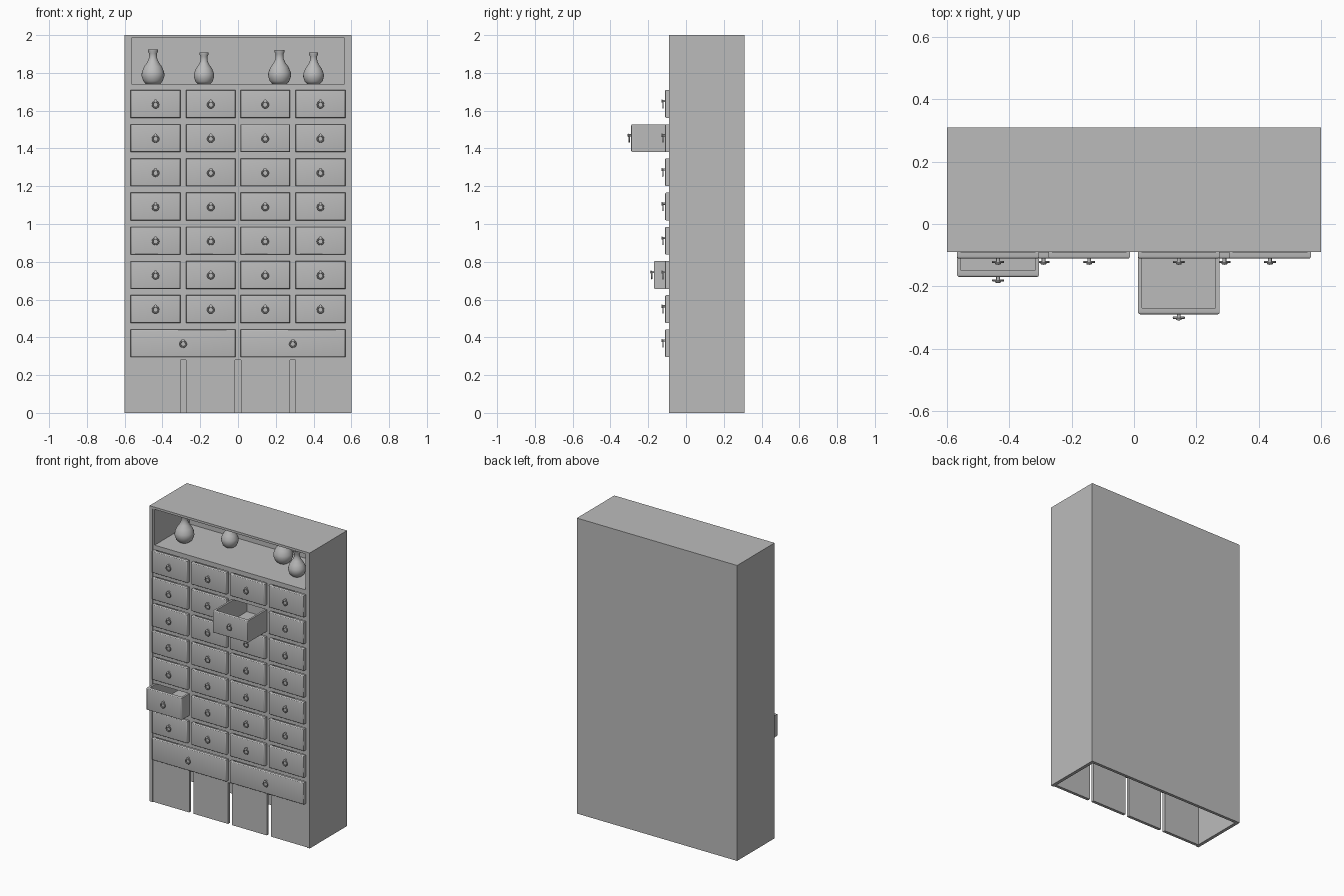
import bpy, bmesh, math
from mathutils import Matrix, Vector

cube = bpy.data.objects.get("Cube")
if cube:
    bpy.data.objects.remove(cube, do_unlink=True)

grey = bpy.data.materials.new("plain grey")
grey.use_nodes = True
COLOR = (0.5, 0.5, 0.5, 1)
grey.diffuse_color = COLOR
grey.node_tree.nodes["Principled BSDF"].inputs["Base Color"].default_value = COLOR


def finish(name, bm, smooth=False):
    bmesh.ops.recalc_face_normals(bm, faces=bm.faces)
    mesh = bpy.data.meshes.new(name)
    bm.to_mesh(mesh)
    bm.free()
    mesh.materials.append(grey)
    obj = bpy.data.objects.new(name, mesh)
    bpy.context.collection.objects.link(obj)
    if smooth:
        bpy.ops.object.select_all(action='DESELECT')
        obj.select_set(True)
        bpy.context.view_layer.objects.active = obj
        bpy.ops.object.shade_smooth_by_angle(angle=math.radians(50))
    return obj


def add_box(bm, x, y, z):
    """Box from three (low, high) ranges."""
    lo, hi = Vector((x[0], y[0], z[0])), Vector((x[1], y[1], z[1]))
    mat = Matrix.Translation((lo + hi) / 2) @ Matrix.Diagonal((*(hi - lo), 1))
    return bmesh.ops.create_cube(bm, size=1, matrix=mat)["verts"]


def box(name, x, y, z):
    bm = bmesh.new()
    add_box(bm, x, y, z)
    return finish(name, bm)


def lathe(bm, profile, mat, steps):
    """Spin (radius, height) points about z, then place with a matrix."""
    verts = [bm.verts.new((r, 0, h)) for r, h in profile]
    edges = [bm.edges.new(p) for p in zip(verts, verts[1:])]
    bmesh.ops.spin(bm, geom=verts + edges, axis=(0, 0, 1), cent=(0, 0, 0),
                   angle=math.tau, steps=steps, use_duplicate=False)
    bmesh.ops.remove_doubles(bm, verts=bm.verts, dist=0.00001)
    bmesh.ops.transform(bm, matrix=mat, verts=bm.verts)


# Overall sizes
W, FRONT, BACK, TOP = 0.6, -0.09, 0.31, 2.0
WALL = 0.022
IN = W - WALL
RAIL = FRONT + 0.005
COLS = [(-0.568, -0.305), (-0.275, -0.013), (0.013, 0.275), (0.305, 0.568)]
WIDE = [(-0.568, -0.013), (0.013, 0.568)]
BASE, PITCH, HEIGHT = 0.295, 0.181, 0.147
ROWS = [(BASE + PITCH * i, BASE + PITCH * i + HEIGHT) for i in range(8)]
SHELF = 1.74

# Case
for side, s in (("left", 1), ("right", -1)):
    box(side + "_side", sorted((s * IN, s * W)), (FRONT, BACK), (0, TOP))
    box(side + "_niche_trim", sorted((s * 0.565, s * IN)), (RAIL, BACK - 0.02), (SHELF, TOP - 0.015))
box("top_board", (-IN, IN), (FRONT, BACK), (TOP - 0.015, TOP))
box("back_board", (-IN, IN), (BACK - 0.02, BACK), (0, TOP - 0.015))
box("niche_floor", (-IN, IN), (RAIL, BACK - 0.02), (ROWS[-1][1], SHELF))
box("bottom_board", (-IN, IN), (RAIL, BACK - 0.02), (0.28, BASE))

# Face frame around the drawers
bm = bmesh.new()
for low, high in zip(ROWS, ROWS[1:]):
    add_box(bm, (-IN, IN), (RAIL, RAIL + 0.02), (low[1], high[0]))
for i, row in enumerate(ROWS):
    cells = COLS if i else WIDE
    posts = [-IN] + [x for cell in cells for x in cell] + [IN]
    for a, b in zip(posts[::2], posts[1::2]):
        add_box(bm, (a, b), (RAIL, RAIL + 0.02), row)
finish("face_frame", bm)

# Plinth panels with open slots between them
for i, (a, b) in enumerate([(-IN, -0.305), (-0.275, -0.015), (0.015, 0.275), (0.305, IN)]):
    box(f"plinth_panel_{i + 1}", (a, b), (RAIL, RAIL + 0.02), (0, 0.28))


def drawer(name, x, z, y):
    """Open tray with a rounded front and a ring pull."""
    bm = bmesh.new()
    add_box(bm, x, (y, y + 0.02), z)
    edges = [e for e in bm.edges if all(v.co.y < y + 0.01 for v in e.verts)]
    bmesh.ops.bevel(bm, geom=edges, offset=0.007, segments=3, affect='EDGES', profile=0.5)
    t, y1, y2 = 0.013, y + 0.02, y + 0.36
    x0, x1 = x
    add_box(bm, (x0, x0 + t), (y1, y2), z)
    add_box(bm, (x1 - t, x1), (y1, y2), z)
    add_box(bm, (x0 + t, x1 - t), (y2 - t, y2), z)
    add_box(bm, (x0 + t, x1 - t), (y1, y2 - t), (z[0], z[0] + t))
    finish(name, bm, True)

    cx, cz = sum(x) / 2, sum(z) / 2
    turn = Matrix.Rotation(math.pi / 2, 4, 'X')
    # stud
    bm = bmesh.new()
    lathe(bm, [(0.006, 0), (0.006, 0.012), (0.009, 0.014), (0.009, 0.018), (0, 0.02)],
          Matrix.Translation((cx, y, cz + 0.015)) @ turn, 10)
    finish(name + "_stud", bm, True)
    # hanging ring
    bm = bmesh.new()
    ring = [(0.016 + 0.004 * math.cos(a), 0.004 * math.sin(a))
            for a in (math.tau * k / 6 for k in range(7))]
    lathe(bm, ring, Matrix.Translation((cx, y - 0.011, cz - 0.004)) @ turn, 16)
    finish(name + "_ring", bm, True)


# Drawers, two of them pulled out (row, column)
PULLED = {(6, 2): -0.29, (2, 0): -0.17}
for i, row in enumerate(ROWS):
    for j, cell in enumerate(COLS if i else WIDE):
        drawer(f"drawer_{i + 1}_{j + 1}", cell, row, PULLED.get((i, j), -0.111))

# Bottles in the niche: x, y, radius, height
PROFILE = [(0, 0), (0.6, 0), (0.85, 0.09), (1, 0.24), (0.97, 0.35), (0.78, 0.5), (0.5, 0.63),
           (0.36, 0.74), (0.34, 0.88), (0.45, 0.95), (0.45, 1), (0.3, 1), (0.26, 0.8), (0, 0.75)]
for i, (x, y, r, h) in enumerate([(-0.45, 0.07, 0.061, 0.185), (-0.18, 0.17, 0.054, 0.167),
                                  (0.22, 0.17, 0.061, 0.182), (0.4, 0.06, 0.055, 0.167)]):
    bm = bmesh.new()
    lathe(bm, [(a * r, b * h) for a, b in PROFILE], Matrix.Translation((x, y, SHELF)), 24)
    finish(f"bottle_{i + 1}", bm, True)
